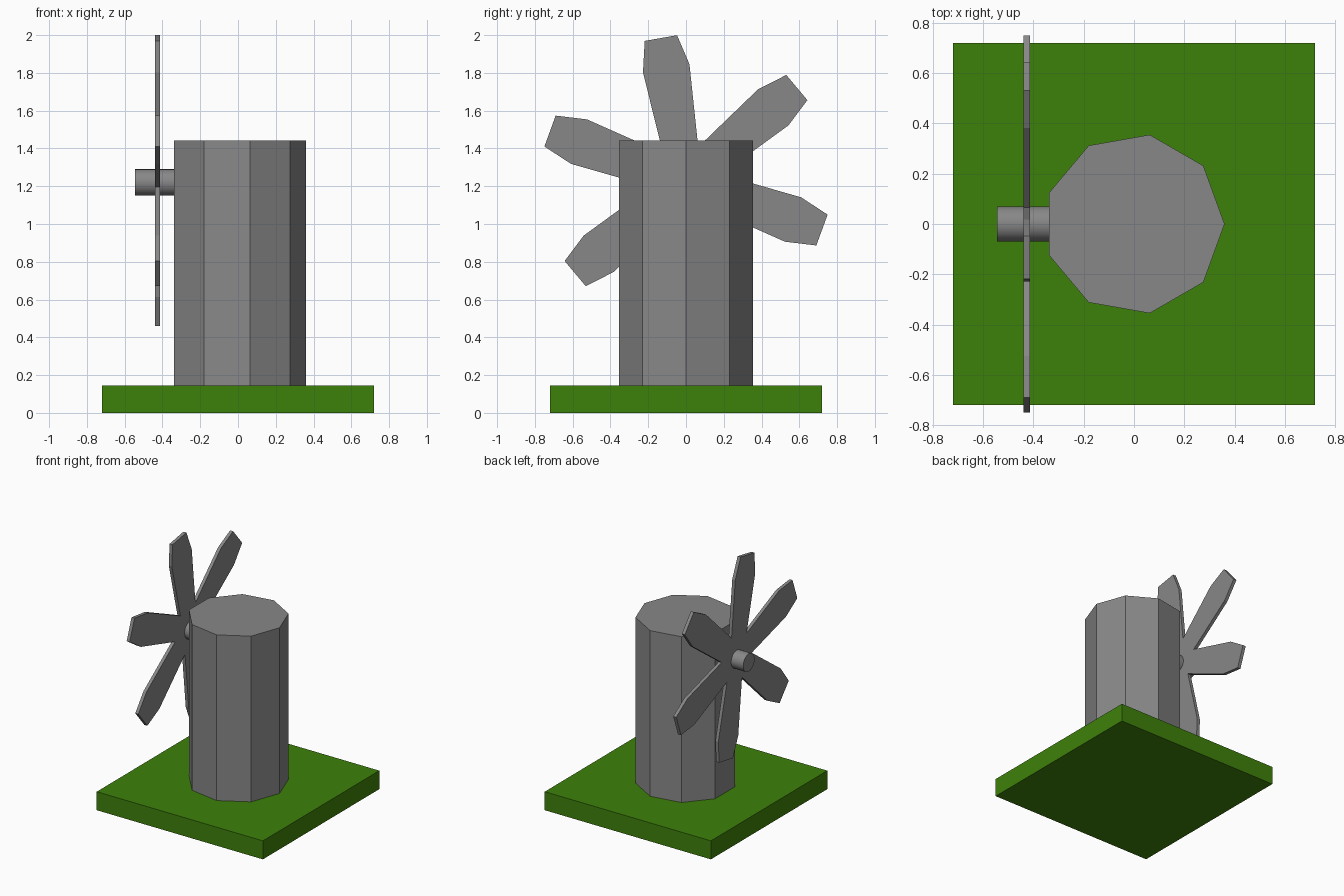
import bpy, bmesh, math
from mathutils import Vector

if "Cube" in bpy.data.objects:
    bpy.data.objects.remove(bpy.data.objects["Cube"])

AXLE_Z = 1.22
SAIL_Z = 1.23


def paint(name, colour):
    mat = bpy.data.materials.new(name)
    mat.diffuse_color = colour
    mat.use_nodes = True
    mat.node_tree.nodes["Principled BSDF"].inputs["Base Color"].default_value = mat.diffuse_color
    return mat


green = paint("grass_green", (0.048, 0.22, 0.003, 1))
grey = paint("dark_grey", (0.245, 0.245, 0.245, 1))


def prism(name, outline, offset):
    """Solid made by extruding a flat outline along an offset."""
    bm = bmesh.new()
    face = bm.faces.new([bm.verts.new(p) for p in outline])
    ext = bmesh.ops.extrude_face_region(bm, geom=[face], use_keep_orig=True)
    bmesh.ops.translate(bm, vec=offset,
                        verts=[v for v in ext["geom"] if isinstance(v, bmesh.types.BMVert)])
    bmesh.ops.recalc_face_normals(bm, faces=bm.faces[:])
    mesh = bpy.data.meshes.new(name)
    bm.to_mesh(mesh)
    bm.free()
    mesh.materials.append(grey)
    bpy.context.collection.objects.link(bpy.data.objects.new(name, mesh))


# Grass base plate
bpy.ops.mesh.primitive_cube_add(size=1, location=(0, 0, 0.0725))
base = bpy.context.object
base.name = "grass_base"
base.scale = (1.44, 1.44, 0.145)
base.data.materials.append(green)

# Nine-sided tower, one corner facing +x
prism("tower", [(0.36 * math.cos(math.tau * i / 9), 0.36 * math.sin(math.tau * i / 9), 0.145)
                for i in range(9)], (0, 0, 1.298))

# Axle running along x into the tower
bpy.ops.mesh.primitive_cylinder_add(vertices=32, radius=0.07, depth=0.295,
                                    location=(-0.3975, 0, AXLE_Z),
                                    rotation=(0, math.pi / 2, 0))
axle = bpy.context.object
axle.name = "axle"
axle.data.materials.append(grey)
bpy.ops.object.shade_smooth_by_angle(angle=math.radians(30))

# Six-bladed sail wheel: one blade outline repeated around the axle,
# as (distance along blade, sideways offset), starting at the valley between blades
valley = 0.189
blade = [(valley * math.cos(math.pi / 6), -valley * math.sin(math.pi / 6)),
         (0.603, -0.125), (0.766, -0.087), (0.766, 0.087), (0.603, 0.125)]
outline = []
for k in range(6):
    a = math.radians(100 + 60 * k)
    along = Vector((0, math.cos(a), math.sin(a)))
    side = Vector((0, -math.sin(a), math.cos(a)))
    outline += [Vector((-0.44, 0, SAIL_Z)) + along * u + side * v for u, v in blade]
prism("sails", outline, (0.026, 0, 0))
